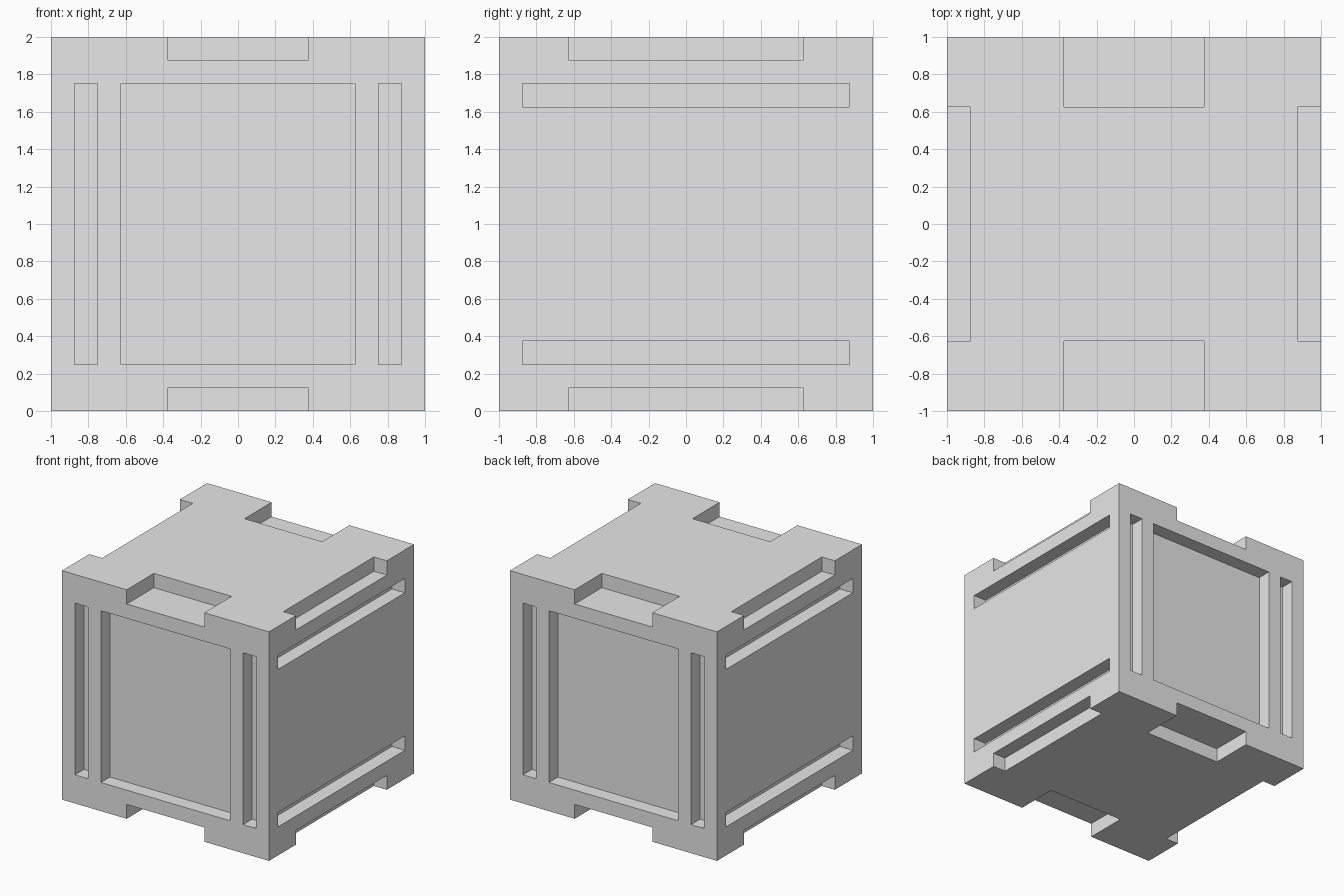
import bpy
import bmesh
from mathutils import Matrix, Vector

default = bpy.data.objects.get("Cube")
if default:
    bpy.data.objects.remove(default, do_unlink=True)

GREY = (0.8, 0.8, 0.8, 1.0)
grey = bpy.data.materials.new("plain grey")
grey.use_nodes = True
grey.diffuse_color = GREY
grey.node_tree.nodes["Principled BSDF"].inputs["Base Color"].default_value = GREY

U = 0.125        # module of the block
DEPTH = 0.1245   # recess depth, just short of U so corner grooves never touch
OUT = 1.2        # cutters reach past the outer faces


def add_box(bm, low, high):
    low, high = Vector(low), Vector(high)
    place = Matrix.Translation((low + high) / 2) @ Matrix.Diagonal((*(high - low), 1))
    bmesh.ops.create_cube(bm, size=1, matrix=place)


def make_object(name, bm):
    mesh = bpy.data.meshes.new(name)
    bm.to_mesh(mesh)
    bm.free()
    mesh.materials.append(grey)
    obj = bpy.data.objects.new(name, mesh)
    bpy.context.collection.objects.link(obj)
    return obj


def mirrored_box(bm, low, high, signs):
    """Add a box flipped through the centre by the given axis signs."""
    a = [l * s for l, s in zip(low, signs)]
    b = [h * s for h, s in zip(high, signs)]
    add_box(bm, [min(p) for p in zip(a, b)], [max(p) for p in zip(a, b)])


# Solid block, built around the origin
body = bmesh.new()
bmesh.ops.create_cube(body, size=2)
crate = make_object("crate_body", body)

# Recesses, as one cutter
cuts = bmesh.new()
floor = 1 - DEPTH
for a in (-1, 1):
    # Square panel on front and back
    mirrored_box(cuts, (-5 * U, floor, -6 * U), (5 * U, OUT, 6 * U), (1, a, 1))
    for b in (-1, 1):
        # Upright grooves beside each panel
        mirrored_box(cuts, (6 * U, floor, -6 * U), (7 * U, OUT, 6 * U), (b, a, 1))
        # Long horizontal grooves on the sides
        mirrored_box(cuts, (floor, -7 * U, 5 * U), (OUT, 7 * U, 6 * U), (a, 1, b))
        # Deep notches in the front and back edges
        mirrored_box(cuts, (-3 * U, 5 * U, 7 * U), (3 * U, OUT, OUT), (1, a, b))
        # Shallow notches in the side edges
        mirrored_box(cuts, (7 * U, -5 * U, 7 * U), (OUT, 5 * U, OUT), (a, 1, b))
cutter = make_object("recess_cutter", cuts)
cutter.hide_render = True
cutter.hide_viewport = True

carve = crate.modifiers.new("recesses", "BOOLEAN")
carve.operation = "DIFFERENCE"
carve.solver = "EXACT"
carve.use_self = True
carve.object = cutter

# Bake the carving, drop the cutter and stand the block on the ground
graph = bpy.context.evaluated_depsgraph_get()
carved = bpy.data.meshes.new_from_object(crate.evaluated_get(graph))
crate.modifiers.clear()
crate.data = carved
bpy.data.objects.remove(cutter, do_unlink=True)
carved.transform(Matrix.Translation((0, 0, 1)))
